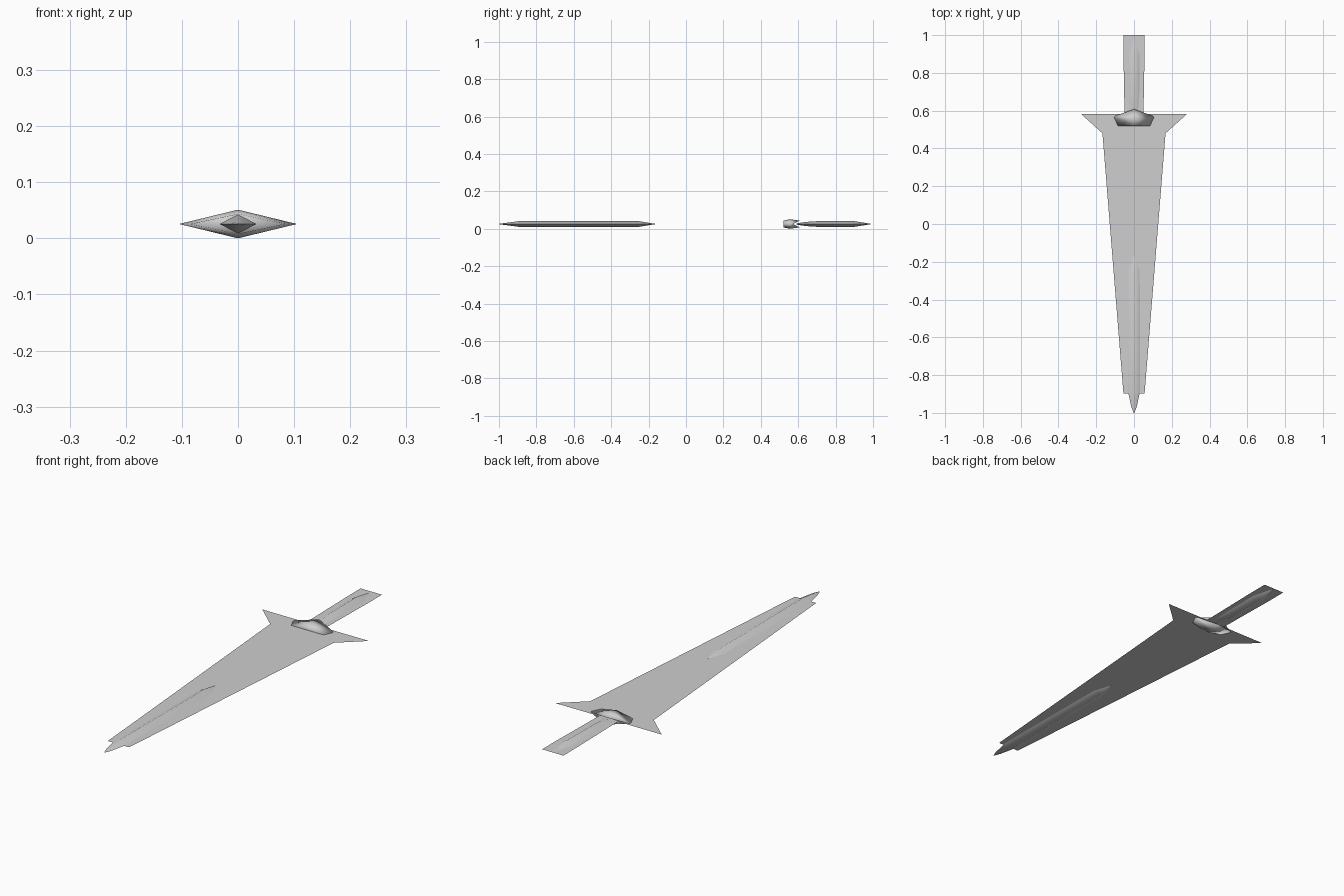
import bpy, math

if "Cube" in bpy.data.objects:
    bpy.data.objects.remove(bpy.data.objects["Cube"])

MID = 0.0255  # height of the flat centre plane

# Single steel colour
steel = bpy.data.materials.new("grey_steel")
steel.use_nodes = True
steel.diffuse_color = (0.62, 0.62, 0.62, 1)
steel.node_tree.nodes["Principled BSDF"].inputs["Base Color"].default_value = (0.62, 0.62, 0.62, 1)


def make(name, verts, faces, smooth=None):
    mesh = bpy.data.meshes.new(name)
    mesh.from_pydata(verts, [], faces)
    mesh.materials.append(steel)
    obj = bpy.data.objects.new(name, mesh)
    bpy.context.collection.objects.link(obj)
    if smooth is not None:
        bpy.ops.object.select_all(action='DESELECT')
        obj.select_set(True)
        bpy.context.view_layer.objects.active = obj
        bpy.ops.object.shade_smooth_by_angle(angle=math.radians(smooth))
    return obj


def plate(name, half):
    """Paper-thin sheet from the right half of its outline, one strip per step."""
    verts = []
    for x, y in half:
        verts += [(x, y, MID), (-x, y, MID)]
    faces = [(2 * i, 2 * i + 1, 2 * i + 3, 2 * i + 2) for i in range(len(half) - 1)]
    return make(name, verts, faces)


def diamond_loft(name, rings, smooth):
    """Diamond cross-sections (side_y, ridge_y, half_width, half_height) joined front to back."""
    verts, faces = [], []
    for ys, yr, w, h in rings:
        verts += [(w, ys, MID), (0, yr, MID + h), (-w, ys, MID), (0, yr, MID - h)]
    for i in range(len(rings) - 1):
        for k in range(4):
            a, b = 4 * i + k, 4 * i + (k + 1) % 4
            faces.append((a, a + 4, b + 4, b))
    n = len(verts)
    for a, b in ((0, 0), (n - 4, 1)):  # each end is closed by two triangles
        top, bottom = (a, a + 1, a + 2), (a, a + 2, a + 3)
        faces += [t[::-1] if b else t for t in (top, bottom)]
    return make(name, verts, faces, smooth)


# Flat sheets: blade with pointed guard wings, and grip
plate("blade", [(0.056, -0.897), (0.167, 0.48), (0.28, 0.582)])
plate("grip", [(0.05, 0.582), (0.056, 0.90), (0.056, 1.0)])

# Raised spines along blade and grip
diamond_loft("blade_spine", [
    (-1.0, -1.0, 0.002, 0.001), (-0.97, -0.97, 0.014, 0.005),
    (-0.88, -0.88, 0.033, 0.017), (-0.64, -0.64, 0.033, 0.017),
    (-0.55, -0.55, 0.032, 0.015), (-0.25, -0.25, 0.03, 0.015),
    (-0.165, -0.165, 0.002, 0.001)], 75)
diamond_loft("grip_spine", [
    (0.59, 0.59, 0.02, 0.003), (0.64, 0.64, 0.026, 0.011),
    (0.70, 0.70, 0.028, 0.015), (0.89, 0.89, 0.03, 0.017),
    (0.988, 0.988, 0.002, 0.001)], 75)

# Faceted boss in the middle of the guard
diamond_loft("guard_boss", [
    (0.52, 0.52, 0.085, 0.018), (0.562, 0.555, 0.105, 0.0255),
    (0.572, 0.608, 0.10, 0.018)], 180)
